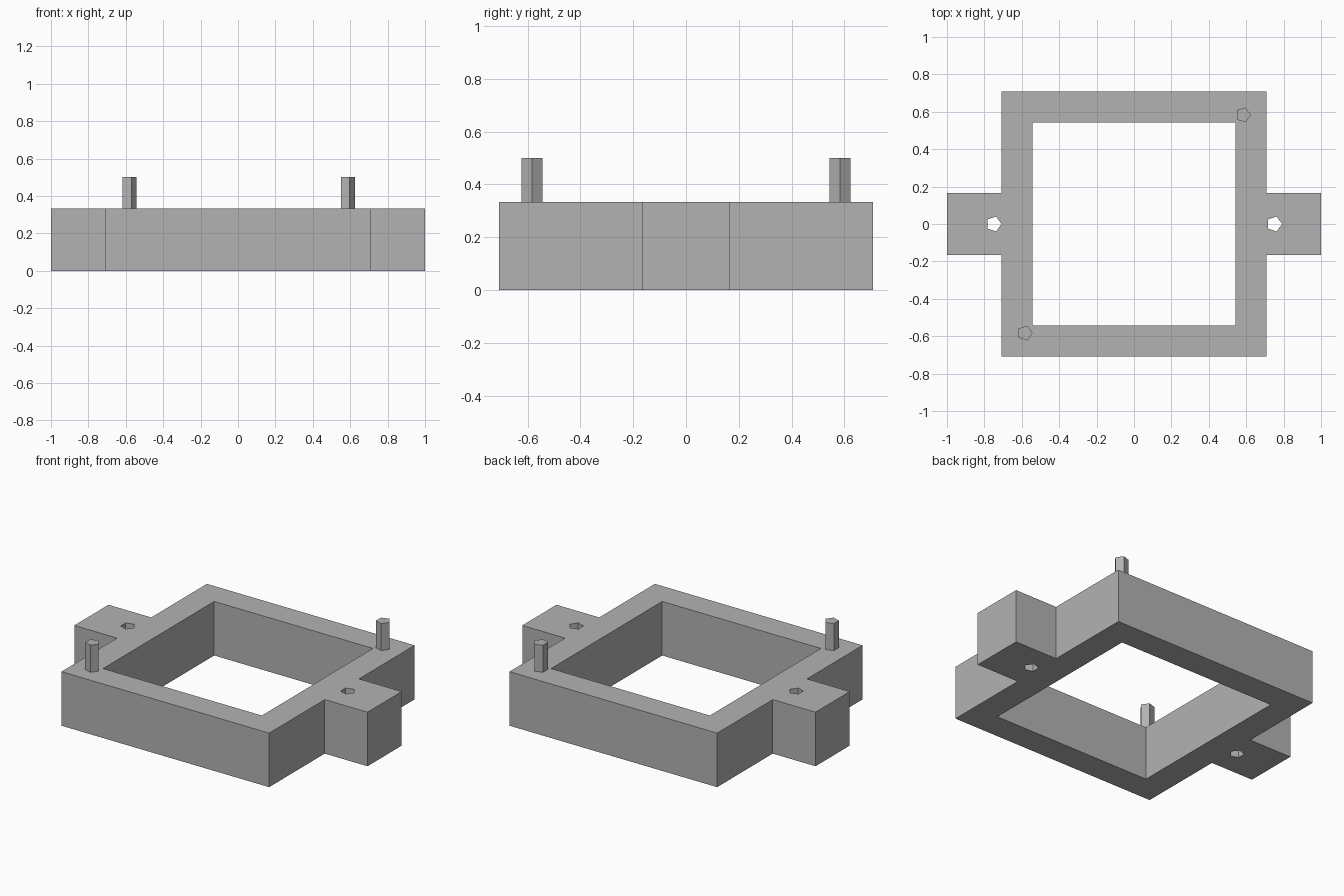
import bpy, bmesh, math

if "Cube" in bpy.data.objects:
    bpy.data.objects.remove(bpy.data.objects["Cube"], do_unlink=True)

U = 1 / 24                      # design unit: the whole part is 48 units long
OUTER, INNER, TAB, LENGTH = 17 * U, 13 * U, 4 * U, 1.0
HEIGHT, PIN_TOP = 8 * U, 12 * U
PIN_POS, HOLE_POS, RADIUS = 14 * U, 18 * U, U

grey = bpy.data.materials.new("plain grey")
grey.use_nodes = True
colour = (0.45, 0.45, 0.45, 1)
grey.diffuse_color = colour
grey.node_tree.nodes["Principled BSDF"].inputs["Base Color"].default_value = colour


def pentagon(cx, cy):
    return [(cx + RADIUS * math.cos(math.tau * i / 5),
             cy + RADIUS * math.sin(math.tau * i / 5)) for i in range(5)]


def extrude_profile(name, loops, z0, z1):
    """Flat profile (outline plus any holes) extruded from z0 to z1."""
    curve = bpy.data.curves.new(name + " profile", 'CURVE')
    curve.dimensions = '2D'
    curve.fill_mode = 'BOTH'
    curve.extrude = (z1 - z0) / 2
    for loop in loops:
        spline = curve.splines.new('POLY')
        spline.points.add(len(loop) - 1)
        for point, (x, y) in zip(spline.points, loop):
            point.co = (x, y, 0, 1)
        spline.use_cyclic_u = True
    helper = bpy.data.objects.new(name + " helper", curve)
    bpy.context.collection.objects.link(helper)
    bpy.context.view_layer.update()
    depsgraph = bpy.context.evaluated_depsgraph_get()
    mesh = bpy.data.meshes.new_from_object(helper.evaluated_get(depsgraph))
    bpy.data.objects.remove(helper, do_unlink=True)

    # Weld caps to walls and tidy the result
    bm = bmesh.new()
    bm.from_mesh(mesh)
    bmesh.ops.remove_doubles(bm, verts=bm.verts, dist=0.0001)
    bmesh.ops.translate(bm, verts=bm.verts, vec=(0, 0, (z0 + z1) / 2))
    bmesh.ops.recalc_face_normals(bm, faces=bm.faces)
    for face in bm.faces:
        face.smooth = False
        face.material_index = 0
    bm.to_mesh(mesh)
    bm.free()
    mesh.name = name
    mesh.materials.clear()
    mesh.materials.append(grey)
    obj = bpy.data.objects.new(name, mesh)
    bpy.context.collection.objects.link(obj)
    return obj


# Square frame with a mounting tab on each side
quarter = [(LENGTH, TAB), (OUTER, TAB), (OUTER, OUTER)]
half = quarter + [(-x, y) for x, y in reversed(quarter)]
outline = half + [(x, -y) for x, y in reversed(half)]
opening = [(INNER, INNER), (-INNER, INNER), (-INNER, -INNER), (INNER, -INNER)]
extrude_profile("frame", [outline, opening, pentagon(HOLE_POS, 0), pentagon(-HOLE_POS, 0)],
                0, HEIGHT)

# Locating pins on opposite corners
for name, side in (("back_left_pin", 1), ("front_right_pin", -1)):
    extrude_profile(name, [pentagon(side * PIN_POS, side * PIN_POS)], HEIGHT, PIN_TOP)
